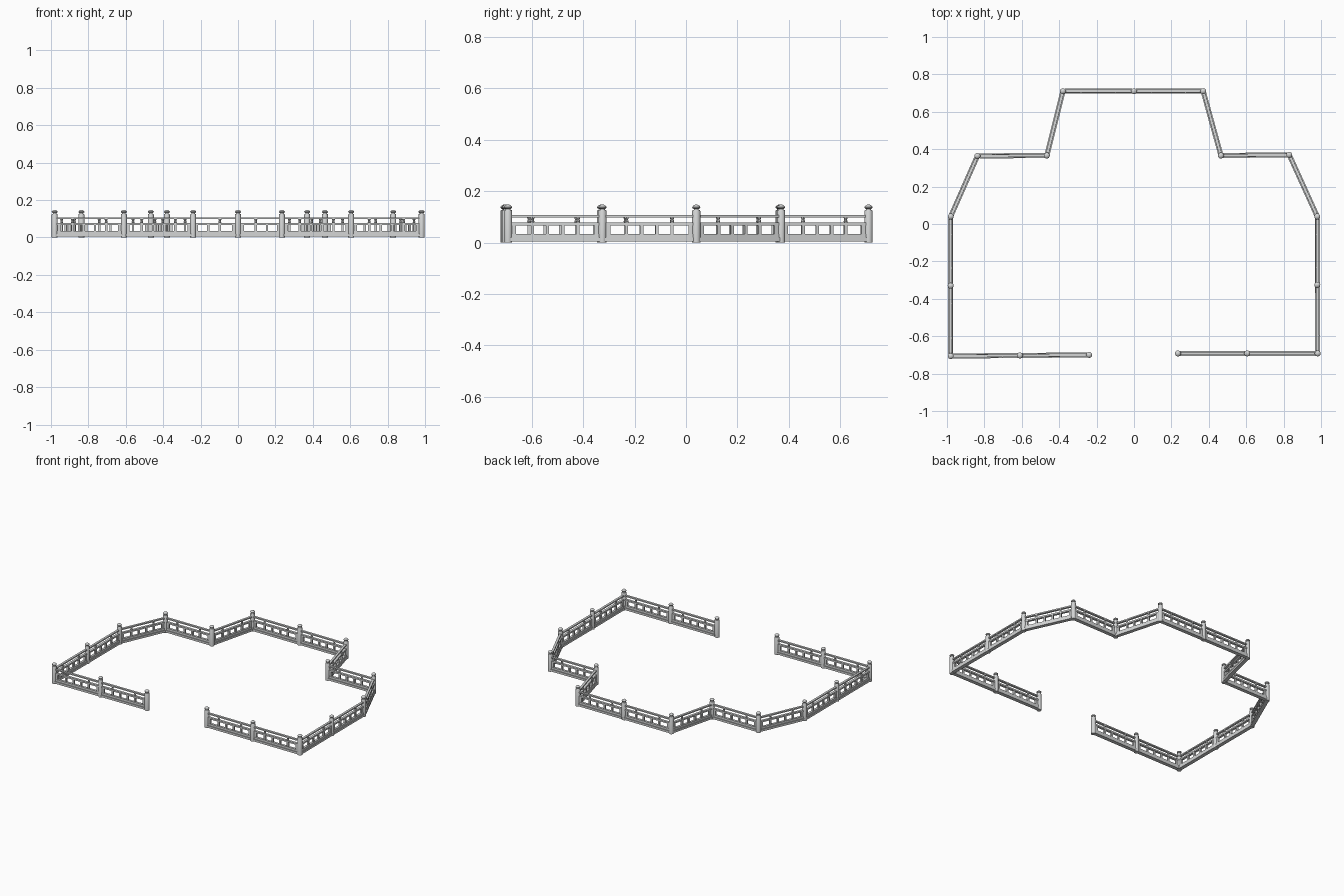
import bpy, bmesh, math
from mathutils import Matrix, Vector

cube = bpy.data.objects.get("Cube")
if cube:
    bpy.data.objects.remove(cube, do_unlink=True)

stone = bpy.data.materials.new("pale grey stone")
stone.use_nodes = True
colour = (0.66, 0.67, 0.67, 1)
stone.diffuse_color = colour
stone.node_tree.nodes["Principled BSDF"].inputs["Base Color"].default_value = colour

# Post positions along the fence, from one side of the gate to the other
path = [Vector(p) for p in (
    (-0.24, -0.70), (-0.61, -0.703), (-0.98, -0.706), (-0.98, -0.33), (-0.98, 0.04),
    (-0.837, 0.364), (-0.466, 0.366), (-0.38, 0.71), (0, 0.71), (0.37, 0.71),
    (0.465, 0.366), (0.83, 0.37), (0.98, 0.04), (0.98, -0.325), (0.982, -0.692),
    (0.605, -0.692), (0.235, -0.692))]


def box(bm, x0, x1, width, z0, z1):
    size = Matrix.Diagonal((x1 - x0, width, z1 - z0, 1))
    place = Matrix.Translation(((x0 + x1) / 2, 0, (z0 + z1) / 2))
    bmesh.ops.create_cube(bm, size=1, matrix=place @ size)


def lathe(bm, profile, x=0, sides=16):
    # Turned shape: stacked rings of (radius, height), capped at both ends
    rings = [[bm.verts.new((x + r * math.cos(math.tau * i / sides),
                            r * math.sin(math.tau * i / sides), z))
              for i in range(sides)] for r, z in profile]
    for low, high in zip(rings, rings[1:]):
        for i in range(sides):
            j = (i + 1) % sides
            bm.faces.new((low[i], low[j], high[j], high[i]))
    bm.faces.new(rings[0][::-1])
    bm.faces.new(rings[-1])


def add_object(name, bm, place, angle=0):
    mesh = bpy.data.meshes.new(name)
    bm.to_mesh(mesh)
    bm.free()
    mesh.materials.append(stone)
    obj = bpy.data.objects.new(name, mesh)
    obj.location = (place.x, place.y, 0)
    obj.rotation_euler.z = angle
    bpy.context.collection.objects.link(obj)
    bpy.ops.object.select_all(action='DESELECT')
    obj.select_set(True)
    bpy.context.view_layer.objects.active = obj
    bpy.ops.object.shade_smooth_by_angle(angle=math.radians(35))


def add_panel(index, a, b):
    bm = bmesh.new()
    half = (b - a).length / 2 - 0.01
    # Ground beam, sill, middle rail and handrail
    box(bm, -half, half, 0.027, 0.004, 0.019)
    box(bm, -half, half, 0.017, 0.019, 0.034)
    box(bm, -half, half, 0.017, 0.067, 0.078)
    box(bm, -half, half, 0.016, 0.098, 0.107)
    # Balusters between the five openings, and solid jambs beside the posts
    pitch = (half - 0.025) * 2 / 5
    for k in range(-2, 2):
        x = (k + 0.5) * pitch
        box(bm, x - 0.006, x + 0.006, 0.013, 0.033, 0.068)
    for side in (-1, 1):
        inner, outer = side * (half - 0.021), side * half
        box(bm, min(inner, outer), max(inner, outer), 0.013, 0.033, 0.068)
        # Vase supports under the handrail
        lathe(bm, ((0.006, 0.077), (0.008, 0.082), (0.0055, 0.089), (0.009, 0.099)),
              side * 1.5 * pitch, 8)
    d = b - a
    add_object(f"fence_panel_{index}", bm, (a + b) / 2, math.atan2(d.y, d.x))


def add_post(index, p):
    bm = bmesh.new()
    # Round shaft with a softened shoulder
    lathe(bm, ((0.016, 0), (0.016, 0.122), (0.014, 0.126)))
    # Turned neck and bud cap
    lathe(bm, ((0.010, 0.125), (0.009, 0.130), (0.015, 0.134), (0.016, 0.138),
               (0.012, 0.143), (0.005, 0.147)))
    add_object(f"post_{index}", bm, p)


for i, (a, b) in enumerate(zip(path, path[1:]), 1):
    add_panel(i, a, b)

for i, p in enumerate(path, 1):
    add_post(i, p)
